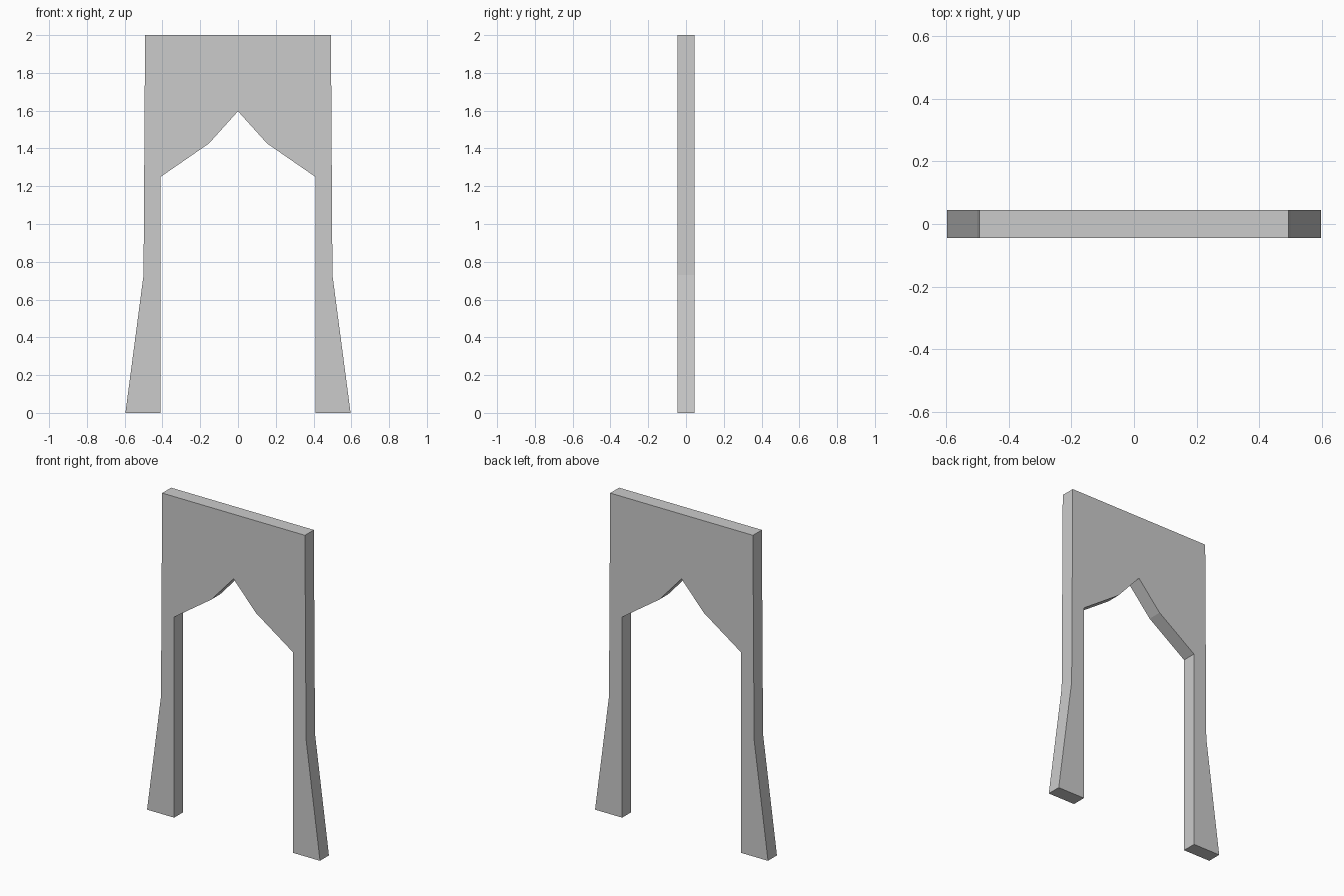
import bpy, bmesh

if "Cube" in bpy.data.objects:
    bpy.data.objects.remove(bpy.data.objects["Cube"])

HALF_DEPTH = 0.044

# Right half of the arch outline (x, z), from the peak down the opening and up the outside
half = [(0.153, 1.427), (0.409, 1.25), (0.409, 0.0),
        (0.596, 0.0), (0.5, 0.73), (0.492, 2.0)]
outline = [(0.0, 1.597)] + half + [(-x, z) for x, z in reversed(half)]

# Flat front face, extruded through the thickness
bm = bmesh.new()
front = bm.faces.new([bm.verts.new((x, -HALF_DEPTH, z)) for x, z in outline])
extruded = bmesh.ops.extrude_face_region(bm, geom=[front], use_keep_orig=True)
back_verts = [g for g in extruded["geom"] if isinstance(g, bmesh.types.BMVert)]
bmesh.ops.translate(bm, verts=back_verts, vec=(0, 2 * HALF_DEPTH, 0))
bmesh.ops.recalc_face_normals(bm, faces=bm.faces)

# Pointed archway panel
mesh = bpy.data.meshes.new("archway")
bm.to_mesh(mesh)
bm.free()
bpy.context.collection.objects.link(bpy.data.objects.new("archway", mesh))
